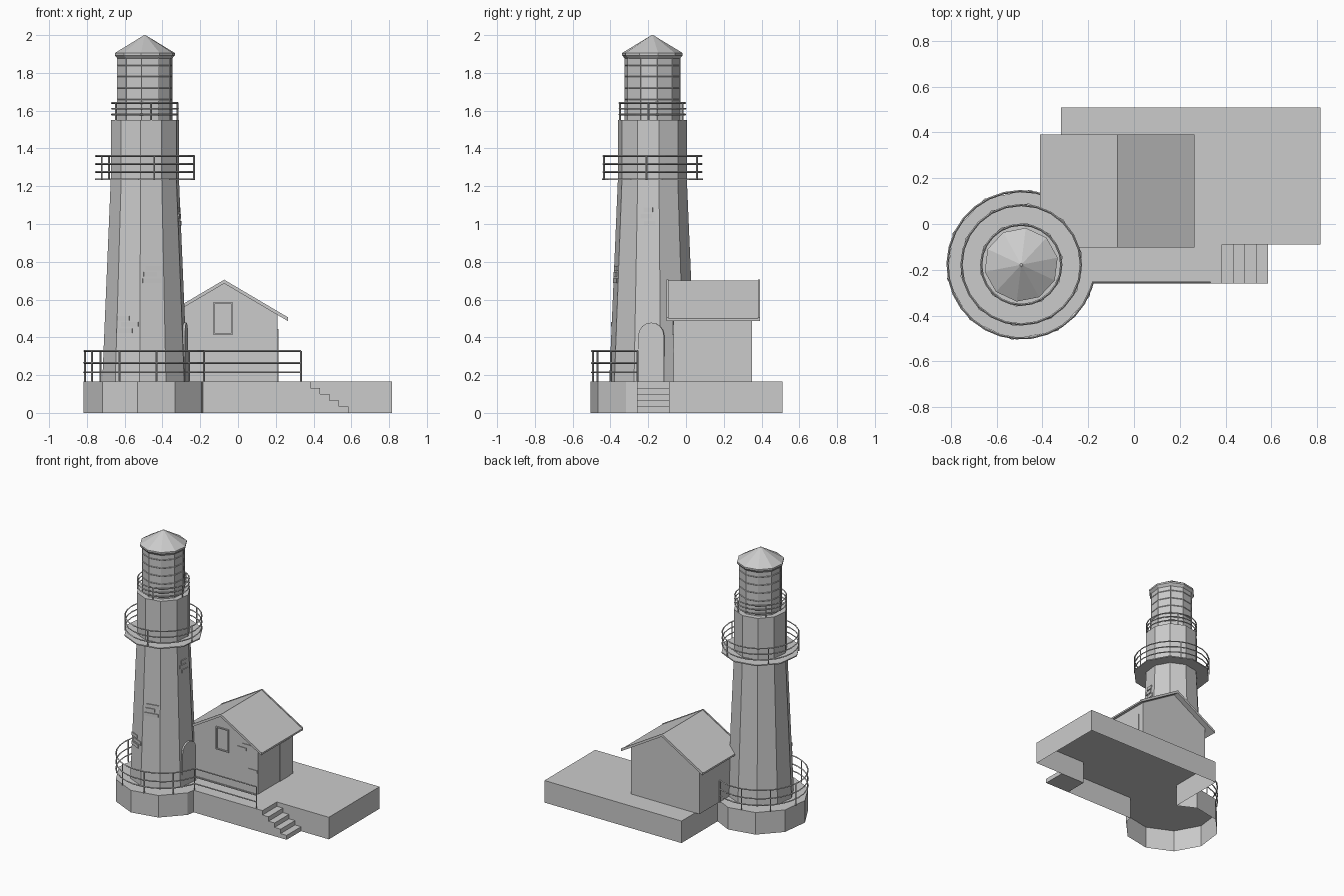
import bpy, bmesh
from math import cos, sin, radians, pi
from mathutils import Vector, Matrix

if "Cube" in bpy.data.objects:
    bpy.data.objects.remove(bpy.data.objects["Cube"])

CX, CY = -0.493, -0.178   # tower axis
ROT = 11                  # decagon start angle
BASE = 0.165              # terrace height


def at(r, deg, z=0.0):
    a = radians(deg)
    return Vector((CX + r * cos(a), CY + r * sin(a), z))


def finish(name, bm, recalc=True):
    if recalc:
        bmesh.ops.recalc_face_normals(bm, faces=bm.faces)
    me = bpy.data.meshes.new(name)
    bm.to_mesh(me)
    bm.free()
    ob = bpy.data.objects.new(name, me)
    bpy.context.collection.objects.link(ob)
    return ob


def prism(name, pts, offset, open_start=False):
    """Extrude a closed outline along an offset vector."""
    bm = bmesh.new()
    a = [bm.verts.new(Vector(p)) for p in pts]
    b = [bm.verts.new(Vector(p) + Vector(offset)) for p in pts]
    n = len(pts)
    for i in range(n):
        j = (i + 1) % n
        bm.faces.new((a[i], a[j], b[j], b[i]))
    bm.faces.new(b)
    if not open_start:
        bm.faces.new(a[::-1])
    return finish(name, bm, not open_start)


def lathe(name, profile, sides=10):
    """Faceted solid of revolution about the tower axis."""
    bm = bmesh.new()
    rings = [[bm.verts.new(at(r, ROT + 360 / sides * k, z)) for k in range(sides)]
             for r, z in profile]
    for lo, hi in zip(rings, rings[1:]):
        for k in range(sides):
            m = (k + 1) % sides
            bm.faces.new((lo[k], lo[m], hi[m], hi[k]))
    bm.faces.new(rings[0][::-1])
    bm.faces.new(rings[-1])
    return finish(name, bm)


def tubes(name, paths, radius):
    """Thin square bars along (points, closed) paths."""
    cu = bpy.data.curves.new(name, 'CURVE')
    cu.dimensions = '3D'
    cu.bevel_depth = radius
    cu.bevel_resolution = 0
    cu.use_fill_caps = True
    for pts, closed in paths:
        sp = cu.splines.new('POLY')
        sp.points.add(len(pts) - 1)
        for p, q in zip(sp.points, pts):
            p.co = (*q, 1)
        sp.use_cyclic_u = closed
        sp.use_smooth = False
    ob = bpy.data.objects.new(name, cu)
    bpy.context.collection.objects.link(ob)
    return ob


def boxes(name, items):
    """Boxes from (center, size, z turn)."""
    bm = bmesh.new()
    for c, s, turn in items:
        m = (Matrix.Translation(c) @ Matrix.Rotation(radians(turn), 4, 'Z')
             @ Matrix.Diagonal((*s, 1)))
        bmesh.ops.create_cube(bm, size=1, matrix=m)
    return finish(name, bm)


# Terrace: round end joined to the slab, open underneath
outline = [(-0.32, 0.51, 0), (-0.32, 0.083, 0)]
outline += [at(0.33, ROT + 36 * k) for k in range(2, 10)]
outline += [(-0.185, -0.26, 0), (0.385, -0.26, 0), (0.385, -0.09, 0),
            (0.815, -0.09, 0), (0.815, 0.51, 0)]
prism("terrace", outline, (0, 0, BASE), open_start=True)

# Stairs
steps = [(0.385, 0)]
for k in range(4):
    z = 0.033 * (4 - k)
    steps += [(0.385 + 0.05 * k, z), (0.435 + 0.05 * k, z)]
steps.append((0.585, 0))
prism("stairs", [(x, -0.26, z) for x, z in steps], (0, 0.17, 0))

# Tower, gallery deck, lantern and roof
lathe("tower", [(0.23, BASE), (0.184, 1.235), (0.184, 1.55)])
lathe("gallery_deck", [(0.27, 1.232), (0.27, 1.24)])
lathe("lantern", [(0.146, 1.55), (0.146, 1.885)])
lathe("roof", [(0.146, 1.875), (0.162, 1.893), (0.162, 1.905), (0.012, 1.995), (0.006, 2.0)])

# Lantern glazing bars
bars = [([at(0.146, ROT + 36 * k, 1.55), at(0.146, ROT + 36 * k, 1.885)], False)
        for k in range(10)]
bars += [([at(0.146, ROT + 36 * k, z) for k in range(10)], True)
         for z in (1.66, 1.72, 1.78, 1.84)]
tubes("lantern_bars", bars, 0.003)


# Round railings
def round_rail(name, r, z0, heights):
    paths = [([at(r, 15 * k, z) for k in range(24)], True) for z in heights]
    paths += [([at(r, 281 + 72 * k, z0), at(r, 281 + 72 * k, heights[-1])], False)
              for k in range(5)]
    tubes(name, paths, 0.005)


round_rail("gallery_railing", 0.261, 1.236, (1.275, 1.317, 1.36))
round_rail("lantern_railing", 0.175, 1.55, (1.58, 1.61, 1.64))

# Terrace railing: round the tower, then along the front edge
paths = []
for z in (0.215, 0.265, 0.328):
    arc = [at(0.322, 66 + 12.5 * k, z) for k in range(23)]
    paths.append((arc + [Vector((-0.18, -0.256, z)), Vector((0.333, -0.256, z))], False))
posts = [at(0.32, 65 + 36 * k, BASE) for k in range(8)]
posts += [Vector((x, -0.256, BASE)) for x in (-0.18, 0.333)]
paths += [([p, p + Vector((0, 0, 0.163))], False) for p in posts]
tubes("terrace_railing", paths, 0.005)

# House walls with gables
RX, HW, SL = -0.073, 0.283, 0.59
eave = 0.69 - HW * SL
prism("house", [(RX - HW, -0.065, BASE), (RX + HW, -0.065, BASE), (RX + HW, -0.065, eave),
                (RX, -0.065, 0.688), (RX - HW, -0.065, eave)], (0, 0.415, 0))


# Pitched roof and edge boards
def gable(name, y, depth, top, thick):
    w = 0.338
    pts = [(-w, top - w * SL), (0, top), (w, top - w * SL),
           (w, top - w * SL - thick), (0, top - thick), (-w, top - w * SL - thick)]
    return prism(name, [(RX + x, y, z) for x, z in pts], (0, depth, 0))


gable("house_roof", -0.095, 0.48, 0.70, 0.013)
gable("front_barge_board", -0.103, 0.01, 0.705, 0.02)
gable("back_barge_board", 0.382, 0.01, 0.705, 0.02)

# Window: frame with pane
wx, wz, wy = -0.08, 0.5, -0.067
boxes("window_frame", [((wx - 0.049, wy, wz), (0.008, 0.014, 0.17), 0),
                       ((wx + 0.049, wy, wz), (0.008, 0.014, 0.17), 0),
                       ((wx, wy, wz + 0.081), (0.1, 0.014, 0.008), 0),
                       ((wx, wy, wz - 0.081), (0.1, 0.014, 0.008), 0)])
# House door
boxes("house_door", [((0.21, 0.247, 0.305), (0.008, 0.115, 0.28), 0)])

# Arched tower door on the facet facing the stairs
f = radians(-7)
out, side = Vector((cos(f), sin(f), 0)), Vector((-sin(f), cos(f), 0))
org = Vector((CX, CY, 0)) + out * 0.18 + Vector((0, 0.02, 0))
arch = [(-0.068, BASE), (0.068, BASE)]
arch += [(0.068 * cos(pi * k / 8), 0.41 + 0.068 * sin(pi * k / 8)) for k in range(9)]
prism("tower_door", [org + side * u + Vector((0, 0, z)) for u, z in arch], out * 0.042)

# Exposed bricks: (facet angle, sideways offset, height, width)
spots = [(281, 0.01, 0.765, 0.09), (281, -0.01, 0.735, 0.07), (281, 0.0, 0.7, 0.1),
         (245, -0.03, 0.5, 0.07), (245, 0.01, 0.47, 0.1), (245, -0.02, 0.435, 0.09),
         (353, 0.0, 1.075, 0.05), (353, -0.01, 1.042, 0.06), (353, 0.01, 1.005, 0.06)]
bricks = []
for ang, off, z, w in spots:
    r = (0.23 - 0.046 * (z - BASE) / 1.07) * cos(radians(18))
    t = Vector((-sin(radians(ang)), cos(radians(ang)), 0))
    bricks.append((at(r, ang, z) + t * off, (0.012, w, 0.024), ang))
boxes("tower_bricks", bricks)
boxes("house_bricks", [((x, -0.065, z), (0.07, 0.01, 0.022), 0)
                       for x, z in ((0.12, 0.505), (0.08, 0.475), (0.17, 0.33))])
